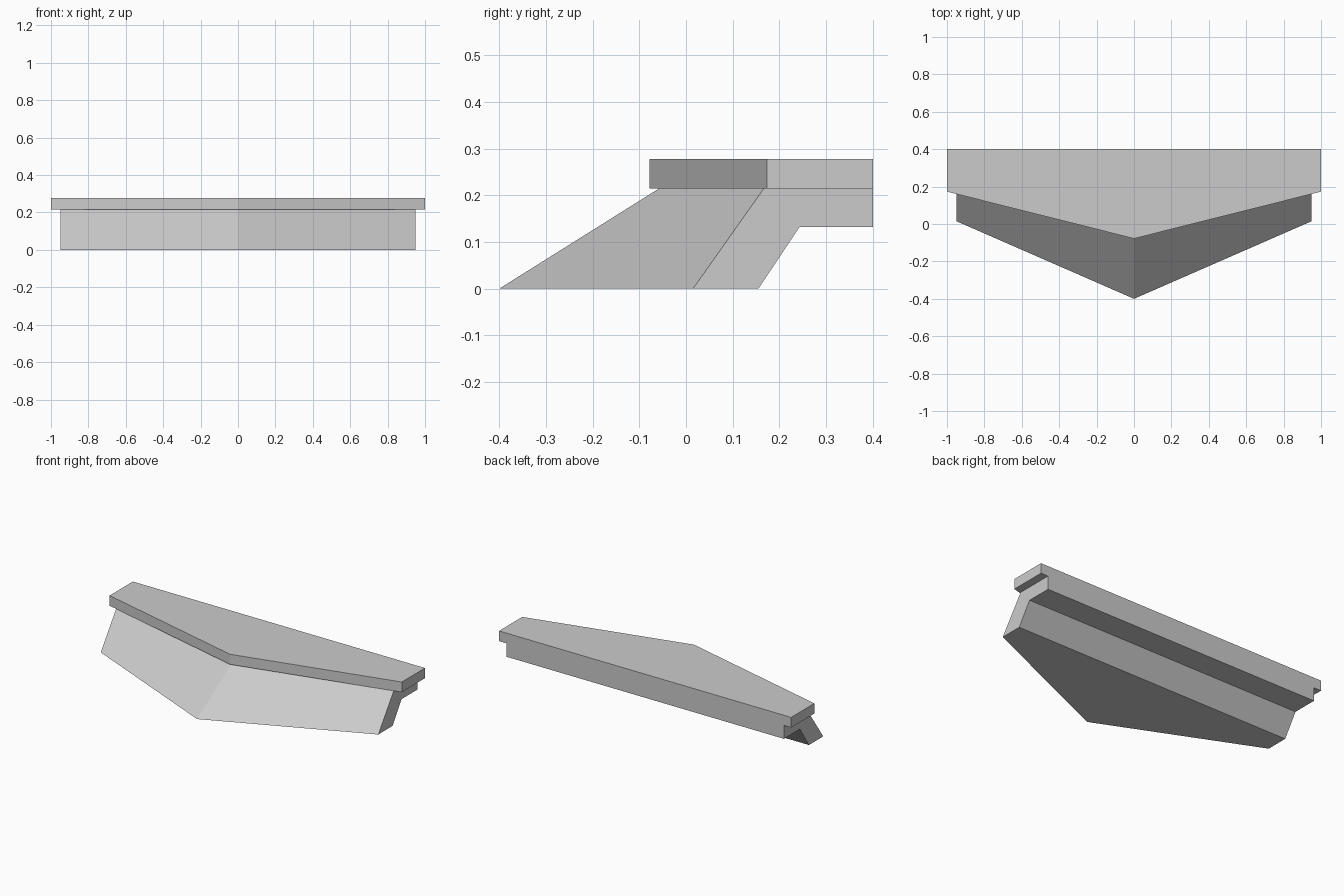
import bpy
import bmesh
import math

cube = bpy.data.objects.get("Cube")
if cube:
    bpy.data.objects.remove(cube, do_unlink=True)

grey = bpy.data.materials.new("plain grey")
grey.use_nodes = True
colour = (0.6, 0.6, 0.6, 1)
grey.diffuse_color = colour
grey.node_tree.nodes["Principled BSDF"].inputs["Base Color"].default_value = colour


def loft(name, half_width, middle, end):
    """Join matching (y, z) sections at the two ends and the centre line."""
    bm = bmesh.new()
    rings = [[bm.verts.new((x, y, z)) for y, z in section]
             for x, section in ((-half_width, end), (0, middle), (half_width, end))]
    for a, b in zip(rings, rings[1:]):
        for i in range(len(a)):
            j = (i + 1) % len(a)
            bm.faces.new((a[i], a[j], b[j], b[i]))
    bm.faces.new(rings[0])
    bm.faces.new(rings[-1])
    # Merge the flat faces across the centre line
    bmesh.ops.dissolve_limit(bm, angle_limit=math.radians(0.5),
                             verts=bm.verts[:], edges=bm.edges[:])
    bmesh.ops.recalc_face_normals(bm, faces=bm.faces[:])
    mesh = bpy.data.meshes.new(name)
    bm.to_mesh(mesh)
    bm.free()
    mesh.materials.append(grey)
    obj = bpy.data.objects.new(name, mesh)
    bpy.context.collection.objects.link(obj)
    return obj


BACK, SEAM, TOP = 0.4, 0.215, 0.278


def body_section(front_bottom, front_top):
    return [(front_bottom, 0), (0.155, 0), (0.243, 0.132),
            (BACK, 0.132), (BACK, SEAM), (front_top, SEAM)]


def slab_section(front):
    return [(front, SEAM), (BACK, SEAM), (BACK, TOP), (front, TOP)]


# Sloping pointed body with a stepped back
loft("sloped_body", 0.95, body_section(-0.4, -0.057), body_section(0.015, 0.167))

# Overhanging pointed top slab
loft("top_slab", 1, slab_section(-0.078), slab_section(0.173))
